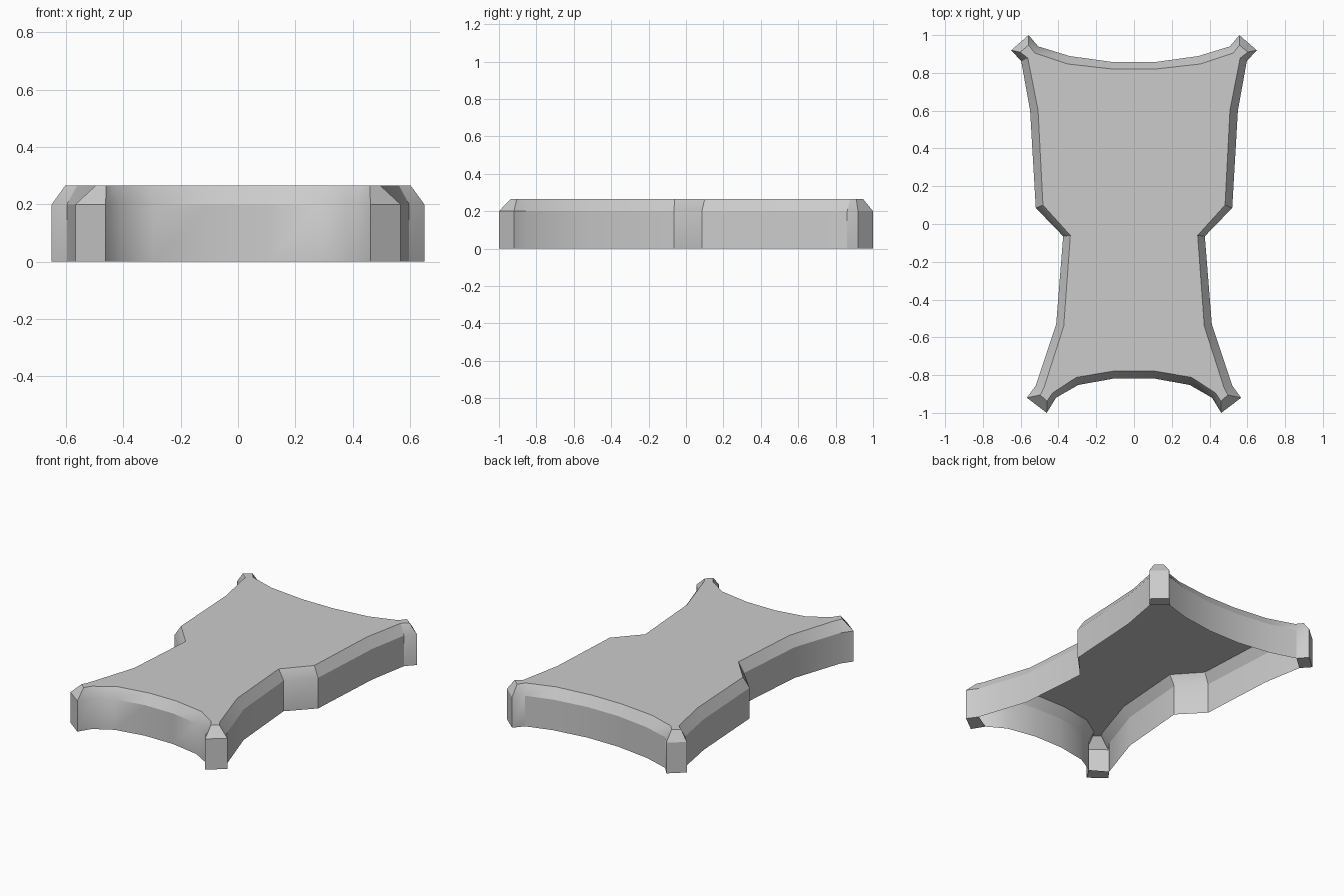
import bpy, bmesh

if "Cube" in bpy.data.objects:
    bpy.data.objects.remove(bpy.data.objects["Cube"])

# Right half of the outline, back to front: wall x, y, then inset top x, y
HALF = [
    (0.11, 0.857, 0.11, 0.820), (0.34, 0.889, 0.35, 0.847),
    (0.507, 0.940, 0.525, 0.905),
    (0.558, 1.0, 0.558, 0.947), (0.65, 0.92, 0.603, 0.910),
    (0.597, 0.862, 0.562, 0.878),
    (0.55, 0.60, 0.508, 0.603), (0.52, 0.085, 0.482, 0.10),
    (0.375, -0.065, 0.337, -0.06), (0.412, -0.53, 0.372, -0.54),
    (0.52, -0.855, 0.477, -0.868),
    (0.567, -0.92, 0.497, -0.905), (0.462, -1.0, 0.460, -0.938),
    (0.413, -0.92, 0.432, -0.895),
    (0.295, -0.852, 0.305, -0.812), (0.10, -0.817, 0.10, -0.777),
]
CORNERS = (2, 10)          # first point of each four-point corner foot
WALL_Z, TOP_Z = 0.20, 0.265

outline = HALF + [(-a, b, -c, d) for a, b, c, d in reversed(HALF)]
n = len(outline)

bm = bmesh.new()
base = [bm.verts.new((p[0], p[1], 0)) for p in outline]
wall = [bm.verts.new((p[0], p[1], WALL_Z)) for p in outline]
top = [bm.verts.new((p[2], p[3], TOP_Z)) for p in outline]

# Upright walls and sloping rim
for low, high in ((base, wall), (wall, top)):
    for i in range(n):
        j = (i + 1) % n
        bm.faces.new((low[j], low[i], high[i], high[j]))

# Flat top, open underneath
bm.faces.new(top[::-1])

# Closed undersides of the four corner feet
for k in CORNERS:
    for s in (k, n - 4 - k):
        bm.faces.new(base[s:s + 4])

mesh = bpy.data.meshes.new("base_shell")
bm.to_mesh(mesh)
bm.free()
shell = bpy.data.objects.new("base_shell", mesh)
bpy.context.collection.objects.link(shell)
bpy.context.view_layer.objects.active = shell
shell.select_set(True)
bpy.ops.object.shade_smooth_by_angle(angle=0.5)
